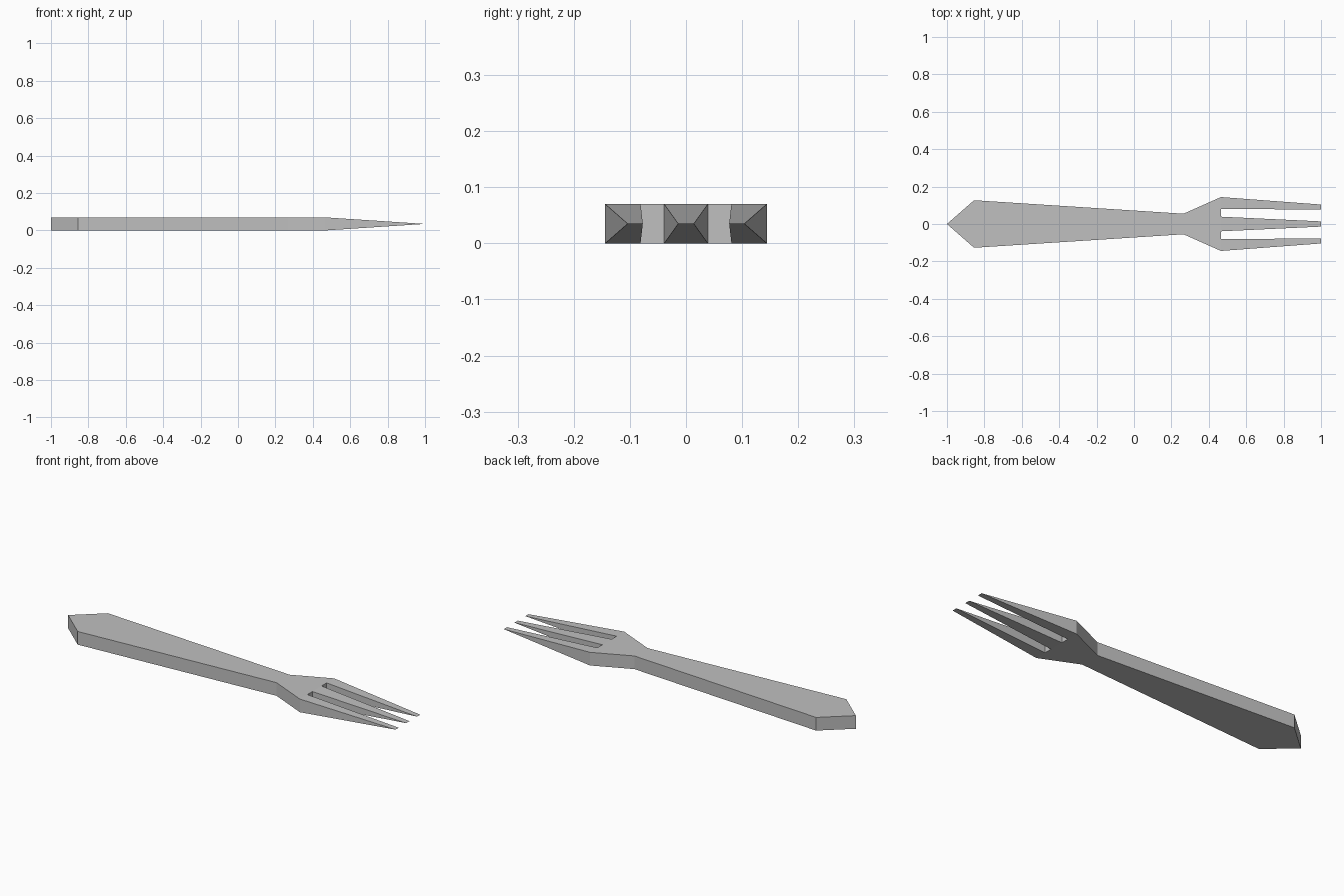
import bpy
import bmesh

cube = bpy.data.objects.get("Cube")
if cube:
    bpy.data.objects.remove(cube, do_unlink=True)

THICK = 0.07
ROOT_X, TIP_X = 0.465, 1.0

# One plain grey for the whole fork
grey = bpy.data.materials.new("grey")
grey.use_nodes = True
colour = (0.53, 0.53, 0.53, 1)
grey.diffuse_color = colour
grey.node_tree.nodes["Principled BSDF"].inputs["Base Color"].default_value = colour

bm = bmesh.new()


def add_slab(outline, open_sides=()):
    """Solid slab from a counter-clockwise outline, with some walls left open."""
    low = [bm.verts.new((x, y, 0)) for x, y in outline]
    high = [bm.verts.new((x, y, THICK)) for x, y in outline]
    bm.faces.new(high)
    bm.faces.new(low[::-1])
    for i in range(len(outline)):
        j = (i + 1) % len(outline)
        if i not in open_sides:
            bm.faces.new((low[i], low[j], high[j], high[i]))


def add_tine(root, tip):
    """Wedge running from a full-height root to a flat sharp edge."""
    a, b = [[bm.verts.new((ROOT_X, y, z)) for z in (0, THICK)] for y in root]
    c, d = [bm.verts.new((TIP_X, y, THICK / 2)) for y in tip]
    bm.faces.new((a[1], c, d, b[1]))
    bm.faces.new((a[0], b[0], d, c))
    bm.faces.new((a[0], c, a[1]))
    bm.faces.new((b[0], b[1], d))


# Tines: root and tip widths, lowest y first
OUTER_ROOT, OUTER_TIP = (0.081, 0.144), (0.077, 0.104)
tines = [
    ((-OUTER_ROOT[1], -OUTER_ROOT[0]), (-OUTER_TIP[1], -OUTER_TIP[0])),
    ((-0.039, 0.039), (-0.014, 0.014)),
    (OUTER_ROOT, OUTER_TIP),
]
for root, tip in tines:
    add_tine(root, tip)

# Handle, neck and head; the walls behind the tines stay open
handle = [(-1, 0), (-0.855, -0.127), (0.265, -0.055)]
roots = [(ROOT_X, y) for root, tip in tines for y in root]
back = [(x, -y) for x, y in handle[:0:-1]]
first = len(handle)
add_slab(handle + roots + back, (first, first + 2, first + 4))

# Weld the parts into one closed surface
bmesh.ops.remove_doubles(bm, verts=bm.verts, dist=0.0001)
bmesh.ops.recalc_face_normals(bm, faces=bm.faces)
mesh = bpy.data.meshes.new("fork")
bm.to_mesh(mesh)
bm.free()
mesh.materials.append(grey)
fork = bpy.data.objects.new("fork", mesh)
bpy.context.collection.objects.link(fork)
